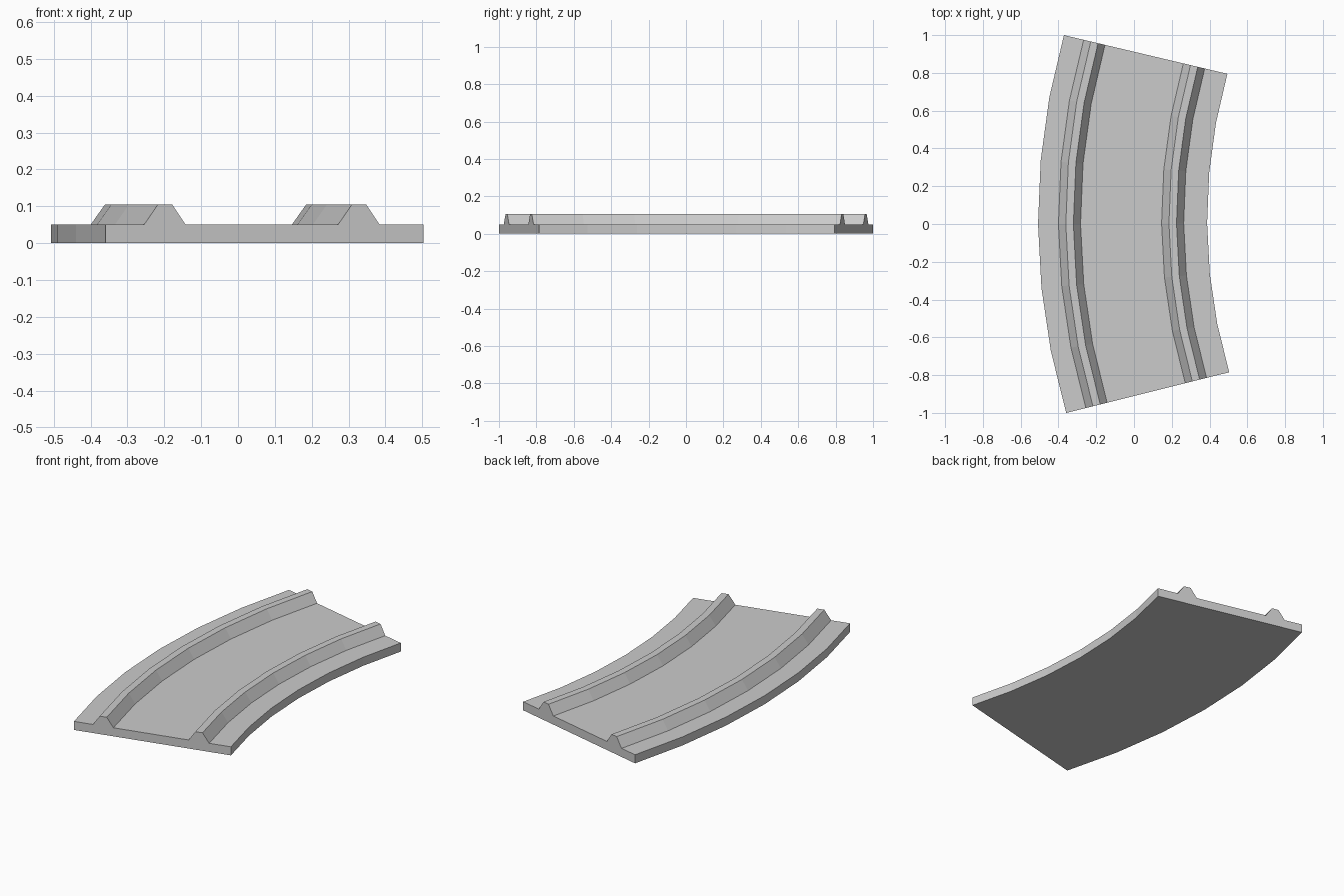
import bpy, bmesh
from math import sin, cos, radians

cube = bpy.data.objects.get("Cube")
if cube:
    bpy.data.objects.remove(cube, do_unlink=True)

# Overall dimensions
BED_TOP, RAIL_TOP = 0.05, 0.105
OUTER_X, INNER_X = -0.508, 0.387
SEGMENTS = 6
HALF_ANGLE = radians(16.1)
TILT = 0.006
RAIL_LEFT_EDGES = (-0.40, 0.146)

# Plain grey material
grey = bpy.data.materials.new("plain_grey")
colour = (0.6, 0.6, 0.6, 1)
grey.use_nodes = True
grey.diffuse_color = colour
shader = grey.node_tree.nodes["Principled BSDF"]
shader.inputs["Base Color"].default_value = colour
shader.inputs["Roughness"].default_value = 0.8

# Cross-section: flat bed with two trapezoid rails
profile = [(OUTER_X, 0), (OUTER_X, BED_TOP)]
for x in RAIL_LEFT_EDGES:
    profile += [(x, BED_TOP), (x + 0.039, RAIL_TOP),
                (x + 0.079, RAIL_TOP), (x + 0.117, BED_TOP)]
profile += [(INNER_X, BED_TOP), (INNER_X, 0)]


def bend(x, z, step):
    """Place a cross-section point on the curved sweep."""
    t = (x - OUTER_X) / (INNER_X - OUTER_X)
    angle = HALF_ANGLE * (2 * step / SEGMENTS - 1)
    half_length = 1 + t * (0.79 - 1)
    sag = 0.143 + t * (0.112 - 0.143)
    px = x + sag * (1 - cos(angle)) / (1 - cos(HALF_ANGLE))
    py = half_length * sin(angle) / sin(HALF_ANGLE)
    return (px - TILT * py, py + TILT * px + 0.002, z)


# Sweep the cross-section and close both ends
bm = bmesh.new()
rings = [[bm.verts.new(bend(x, z, s)) for x, z in profile]
         for s in range(SEGMENTS + 1)]
count = len(profile)
for a, b in zip(rings, rings[1:]):
    for i in range(count):
        j = (i + 1) % count
        bm.faces.new((a[i], a[j], b[j], b[i]))
bm.faces.new(rings[0])
bm.faces.new(rings[-1])
bmesh.ops.recalc_face_normals(bm, faces=bm.faces)

mesh = bpy.data.meshes.new("curved_track")
bm.to_mesh(mesh)
bm.free()
mesh.materials.append(grey)
track = bpy.data.objects.new("curved_track", mesh)
bpy.context.collection.objects.link(track)
